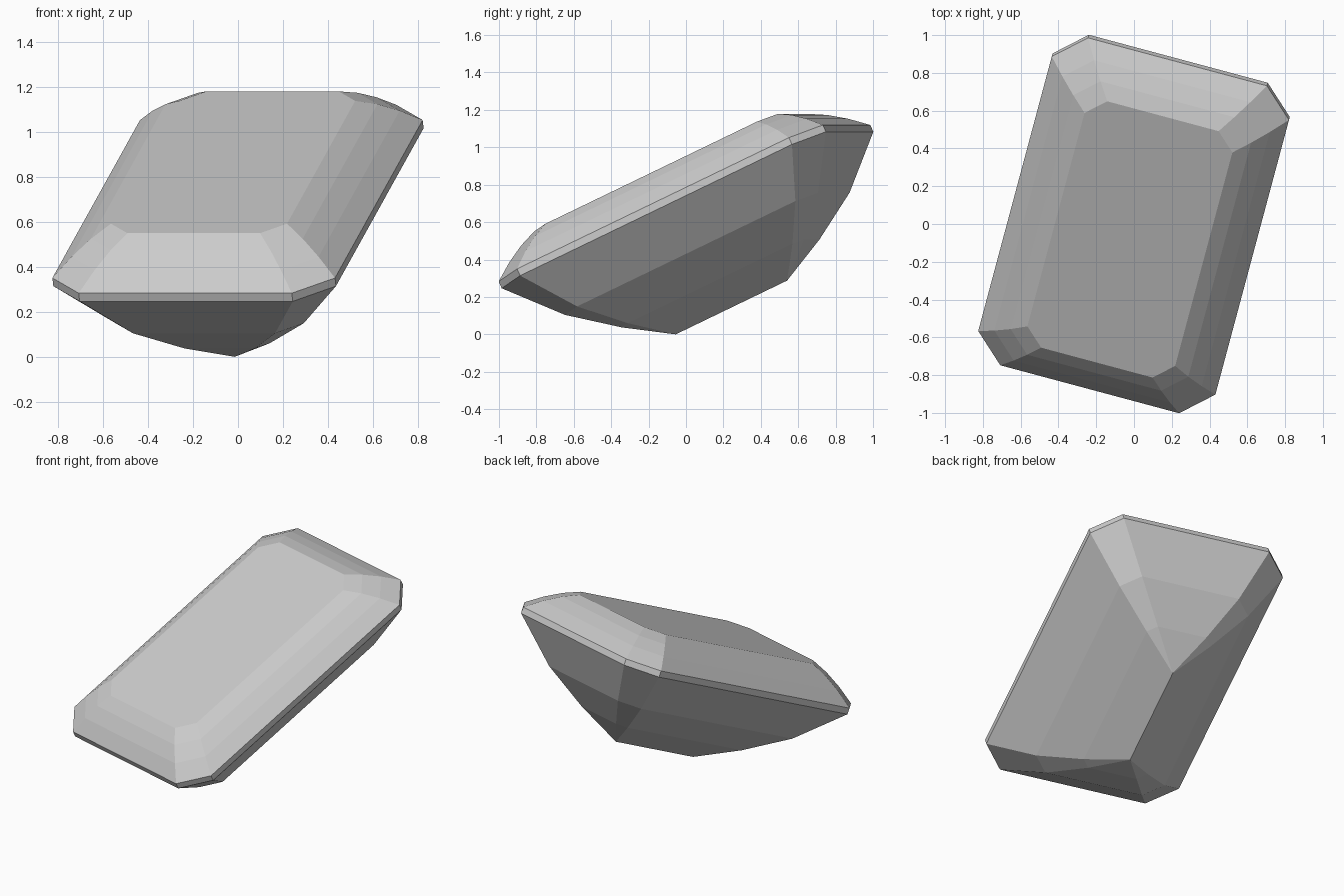
import bpy, bmesh
from math import radians
from mathutils import Matrix

if "Cube" in bpy.data.objects:
    bpy.data.objects.remove(bpy.data.objects["Cube"])

# Emerald-cut profile from keel to table: (inset from girdle, height)
profile = [(0.65, -0.595), (0.434, -0.453), (0.217, -0.278), (0.0, -0.02),
           (0.0, 0.02), (0.082, 0.095), (0.163, 0.155), (0.245, 0.20)]
HALF_W, HALF_L, CORNER = 0.65, 0.99, 0.246


def octagon(inset, z):
    """Rectangle with cut corners, shrunk by inset."""
    a, b = HALF_W - inset, HALF_L - inset
    c = CORNER * a
    quarter = [(a, b - c), (a - c, b)]
    pts = quarter + [(-x, y) for x, y in reversed(quarter)]
    pts += [(-x, -y) for x, y in pts]
    return [(x, y, z) for x, y in pts]


# Stack the rings and bridge them with facets
bm = bmesh.new()
rings = [[bm.verts.new(p) for p in octagon(*step)] for step in profile]
for lo, hi in zip(rings, rings[1:]):
    for i in range(8):
        j = (i + 1) % 8
        bm.faces.new((lo[i], lo[j], hi[j], hi[i]))
bm.faces.new(rings[-1])  # table

# Collapse the lowest ring into the keel edge
bmesh.ops.remove_doubles(bm, verts=bm.verts[:], dist=0.001)
bmesh.ops.recalc_face_normals(bm, faces=bm.faces[:])

# Tilt the stone as if lying at rest, and stand it on the ground
bm.transform(Matrix.Rotation(radians(-15), 4, 'Z') @ Matrix.Rotation(radians(25), 4, 'X'))
lowest = min(v.co.z for v in bm.verts)
bm.transform(Matrix.Translation((0, 0, -lowest)))

mesh = bpy.data.meshes.new("cut_gem")
bm.to_mesh(mesh)
bm.free()
gem = bpy.data.objects.new("cut_gem", mesh)
bpy.context.collection.objects.link(gem)
